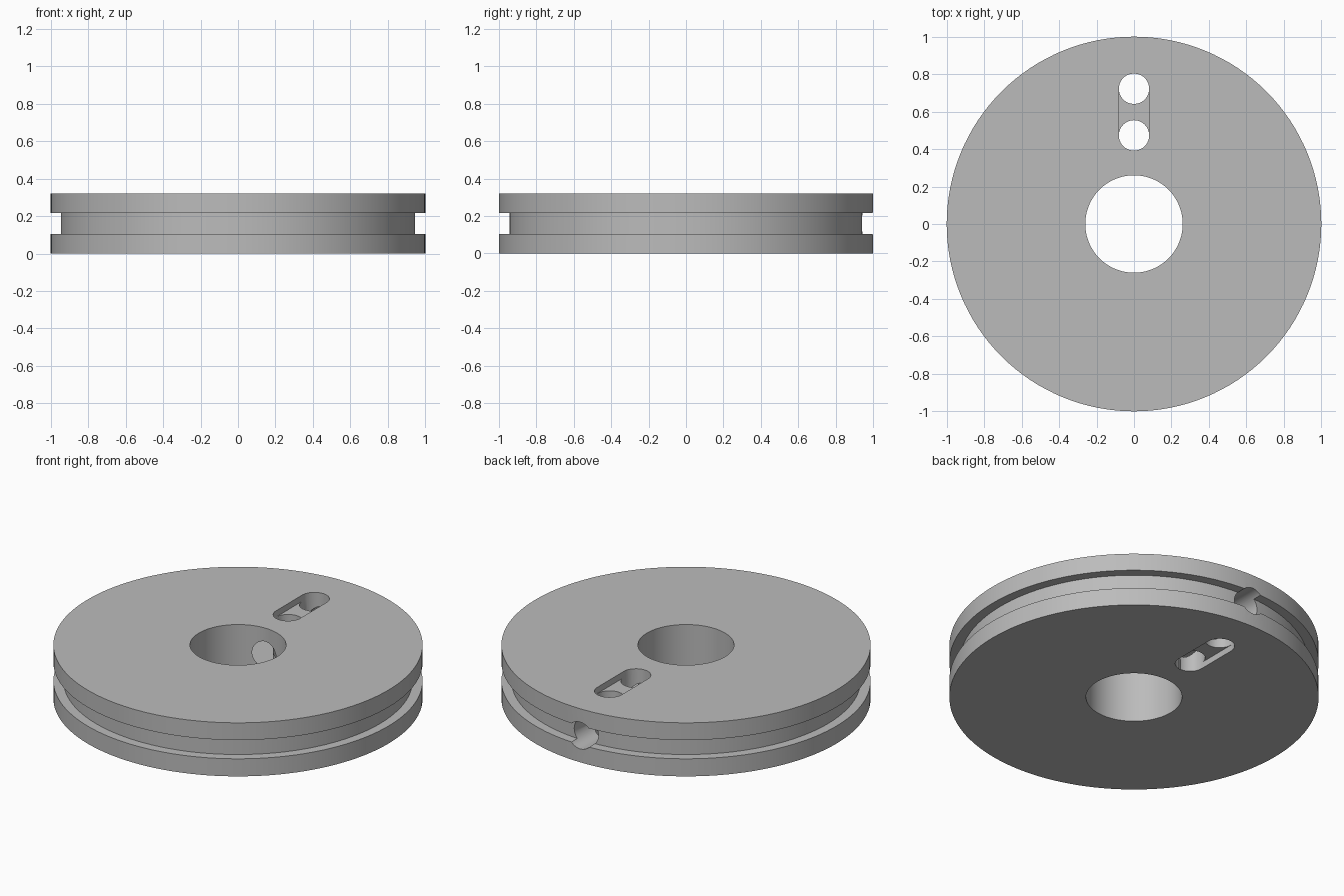
import bpy, bmesh, math

if "Cube" in bpy.data.objects:
    bpy.data.objects.remove(bpy.data.objects["Cube"])

R, H, BORE, HOLE = 1.0, 0.32, 0.26, 0.081
SLOT_IN, SLOT_OUT, SLOT_DEPTH = 0.473, 0.722, 0.037

grey = bpy.data.materials.new("plain grey")
grey.diffuse_color = (0.5, 0.5, 0.5, 1)
grey.use_nodes = True
grey.node_tree.nodes["Principled BSDF"].inputs["Base Color"].default_value = grey.diffuse_color


def make_object(name, bm):
    bmesh.ops.recalc_face_normals(bm, faces=bm.faces[:])
    mesh = bpy.data.meshes.new(name)
    bm.to_mesh(mesh)
    bm.free()
    mesh.materials.append(grey)
    ob = bpy.data.objects.new(name, mesh)
    bpy.context.collection.objects.link(ob)
    return ob


def revolve(name, profile, steps=128):
    """Ring made by turning a closed (radius, z) profile about z."""
    bm = bmesh.new()
    rings = []
    for i in range(steps):
        a = 2 * math.pi * i / steps
        rings.append([bm.verts.new((r * math.cos(a), r * math.sin(a), z)) for r, z in profile])
    n = len(profile)
    for i in range(steps):
        p, q = rings[i], rings[(i + 1) % steps]
        for j in range(n):
            k = (j + 1) % n
            bm.faces.new((p[j], q[j], q[k], p[k]))
    return make_object(name, bm)


def prism(name, outline, z0, z1):
    """Upright prism over an (x, y) outline."""
    bm = bmesh.new()
    low = [bm.verts.new((x, y, z0)) for x, y in outline]
    high = [bm.verts.new((x, y, z1)) for x, y in outline]
    bm.faces.new(low)
    bm.faces.new(high)
    for i in range(len(outline)):
        k = (i + 1) % len(outline)
        bm.faces.new((low[i], low[k], high[k], high[i]))
    return make_object(name, bm)


def arc(cy, start, end, steps, r=HOLE):
    return [(r * math.cos(start + (end - start) * i / steps),
             cy + r * math.sin(start + (end - start) * i / steps)) for i in range(steps + 1)]


# Wheel with a rim groove and a central bore
wheel = revolve("grooved_wheel", [
    (BORE, 0), (R, 0), (R, 0.105), (0.945, 0.105),
    (0.945, 0.217), (R, 0.217), (R, H), (BORE, H)])

cutters = []
# Two holes straight through the wheel
for label, cy in (("inner", SLOT_IN), ("outer", SLOT_OUT)):
    circle = arc(cy, 0, 2 * math.pi, 48)[:-1]
    cutters.append(prism(label + "_hole_cutter", circle, -0.1, H + 0.1))

# Shallow slot joining the holes on both faces
slot = arc(SLOT_OUT, 0, math.pi, 24) + arc(SLOT_IN, math.pi, 2 * math.pi, 24)
cutters.append(prism("top_slot_cutter", slot, H - SLOT_DEPTH, H + 0.1))
cutters.append(prism("bottom_slot_cutter", slot, -0.1, SLOT_DEPTH))

# Radial hole from the bore to the rim groove
radial = prism("radial_hole_cutter", arc(0, 0, 2 * math.pi, 48, 0.08)[:-1], -1.1, -0.1)
radial.rotation_euler = (math.pi / 2, 0, 0)
radial.location = (0, 0, H / 2)
cutters.append(radial)

for cutter in cutters:
    cutter.hide_render = True
    cutter.hide_set(True)
    mod = wheel.modifiers.new(cutter.name, 'BOOLEAN')
    mod.operation = 'DIFFERENCE'
    mod.solver = 'EXACT'
    mod.object = cutter

# Apply the cuts, then shade smooth with sharp edges kept
bpy.context.view_layer.objects.active = wheel
wheel.select_set(True)
for mod in list(wheel.modifiers):
    bpy.ops.object.modifier_apply(modifier=mod.name)
for cutter in cutters:
    bpy.data.objects.remove(cutter)
bpy.ops.object.shade_smooth_by_angle(angle=math.radians(30))
